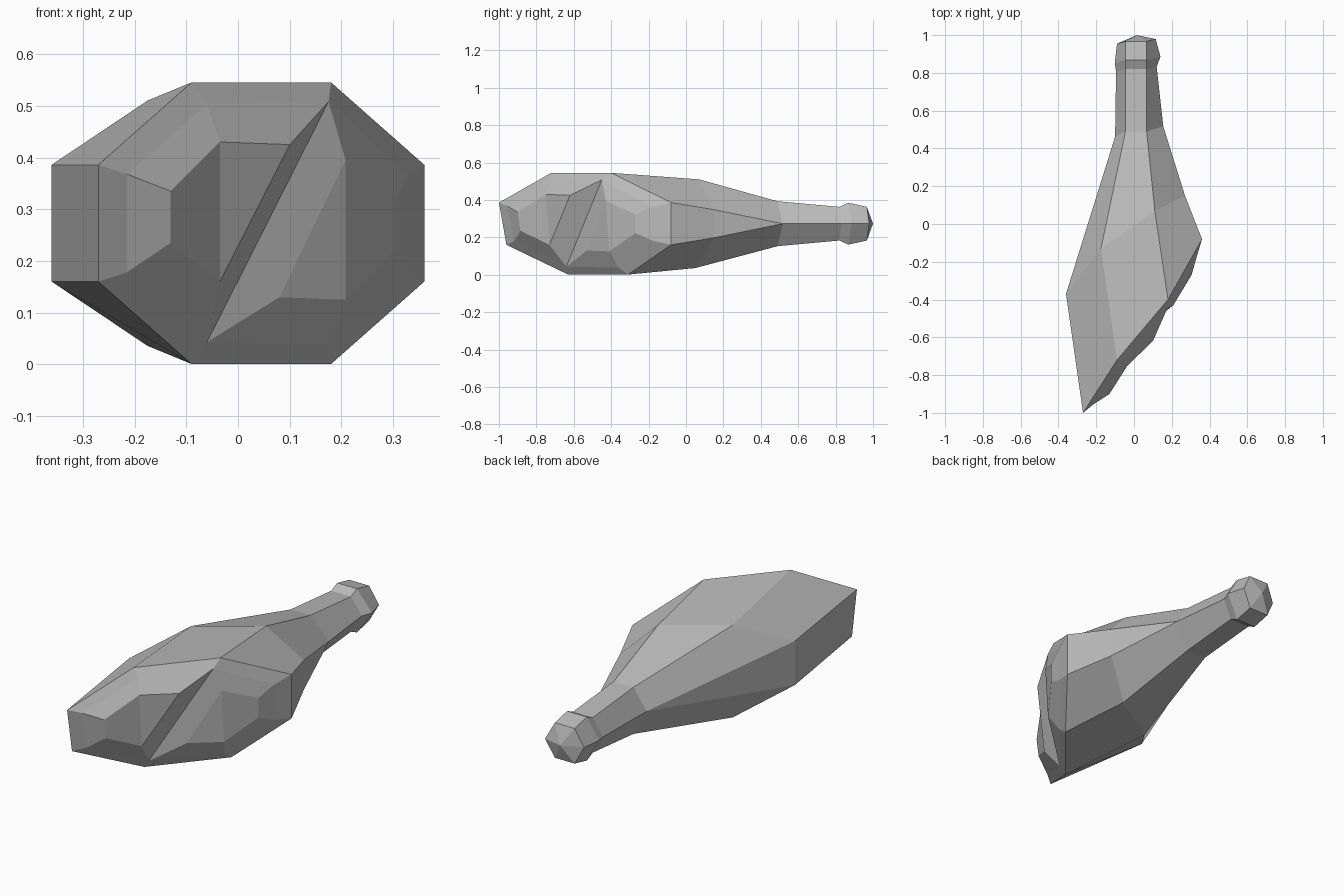
import bpy
import bmesh

cube = bpy.data.objects.get("Cube")
if cube:
    bpy.data.objects.remove(cube, do_unlink=True)

MID = 0.273  # height of the long axis

stone = bpy.data.materials.new("stone grey")
stone.use_nodes = True
grey = (0.5, 0.5, 0.5, 1)
stone.diffuse_color = grey
stone.node_tree.nodes["Principled BSDF"].inputs["Base Color"].default_value = grey

bm = bmesh.new()


def column(x, y_top, y_bottom, half, mid=MID):
    """A top and a bottom point at one x position."""
    return (x, y_top, mid + half), (x, y_bottom, mid - half)


def ring(*columns):
    """Loop of points: tops left to right, then bottoms right to left."""
    pairs = [column(*c) for c in columns]
    points = [p[0] for p in pairs] + [p[1] for p in reversed(pairs)]
    return [bm.verts.new(p) for p in points]


def neck_ring(y, slant, left, right, half):
    """Six-sided ring: its side columns have no height and get welded."""
    return ring((left, y - slant, y - slant, 0), (-0.045, y, y, half),
                (0.067, y, y, half), (right, y + slant, y + slant, 0))


def bridge(a, b):
    for i in range(len(a)):
        j = (i + 1) % len(a)
        bm.faces.new((a[i], a[j], b[j], b[i]))


# Slanted front rim, the body behind it and the neck with its knob
rim = ring((-0.27, -1, -0.96, 0.113), (-0.09, -0.72, -0.63, 0.272),
           (0.18, -0.40, -0.31, 0.272), (0.36, -0.08, -0.08, 0.113))
body = ring((-0.36, -0.37, -0.37, 0.113), (-0.175, -0.13, -0.13, 0.237),
            (0.11, 0.07, 0.05, 0.237), (0.27, 0.15, 0.15, 0.075))
loops = [rim, body,
         neck_ring(0.49, 0.027, -0.1, 0.155, 0.12),
         neck_ring(0.82, 0.012, -0.095, 0.12, 0.09),
         neck_ring(0.868, 0.018, -0.102, 0.14, 0.112),
         neck_ring(0.967, 0.012, -0.09, 0.115, 0.09)]
for a, b in zip(loops, loops[1:]):
    bridge(a, b)

# Pointed end of the knob
tip = bm.verts.new((0.015, 1, MID))
end = loops[-1]
for i, v in enumerate(end):
    bm.faces.new((v, end[(i + 1) % len(end)], tip))

# Raised front face, split by a diagonal groove
edge = ring((-0.215, -0.955, -0.92, 0.095), (-0.06, -0.72, -0.64, 0.23),
            (0.175, -0.45, -0.36, 0.235), (0.33, -0.18, -0.18, 0.09))
bridge(rim, edge)
crest = ring((-0.13, -0.9, -0.885, 0.05, 0.285), (-0.035, -0.75, -0.73, 0.135, 0.295),
             (0.208, -0.43, -0.41, 0.135, 0.26), (0.305, -0.27, -0.27, 0.05))
upper_lip = bm.verts.new((0.1, -0.62, 0.425))
lower_lip = bm.verts.new((0.08, -0.53, 0.13))
eA, eH, eG, eF, eE, eD, eC, eB = edge
cA, cH, cG, cF, cE, cD, cC, cB = crest
for face in (
        # left half
        (eA, eB, cB, cA), (eH, eA, cA, cH), (eB, eC, cC, cB),
        (eG, eH, cH, upper_lip), (cA, cB, cC, cH), (cH, cC, upper_lip),
        # groove walls
        (eG, upper_lip, cC, eC), (eC, lower_lip, cG, eG),
        # right half
        (lower_lip, cD, cG), (eC, eD, cD, lower_lip), (eD, eE, cE, cD),
        (eE, eF, cF, cE), (eF, eG, cG, cF), (cG, cD, cE, cF)):
    bm.faces.new(face)

bmesh.ops.remove_doubles(bm, verts=bm.verts[:], dist=0.0005)
bmesh.ops.recalc_face_normals(bm, faces=bm.faces[:])

mesh = bpy.data.meshes.new("faceted_club")
bm.to_mesh(mesh)
bm.free()
mesh.materials.append(stone)
club = bpy.data.objects.new("faceted_club", mesh)
bpy.context.collection.objects.link(club)
